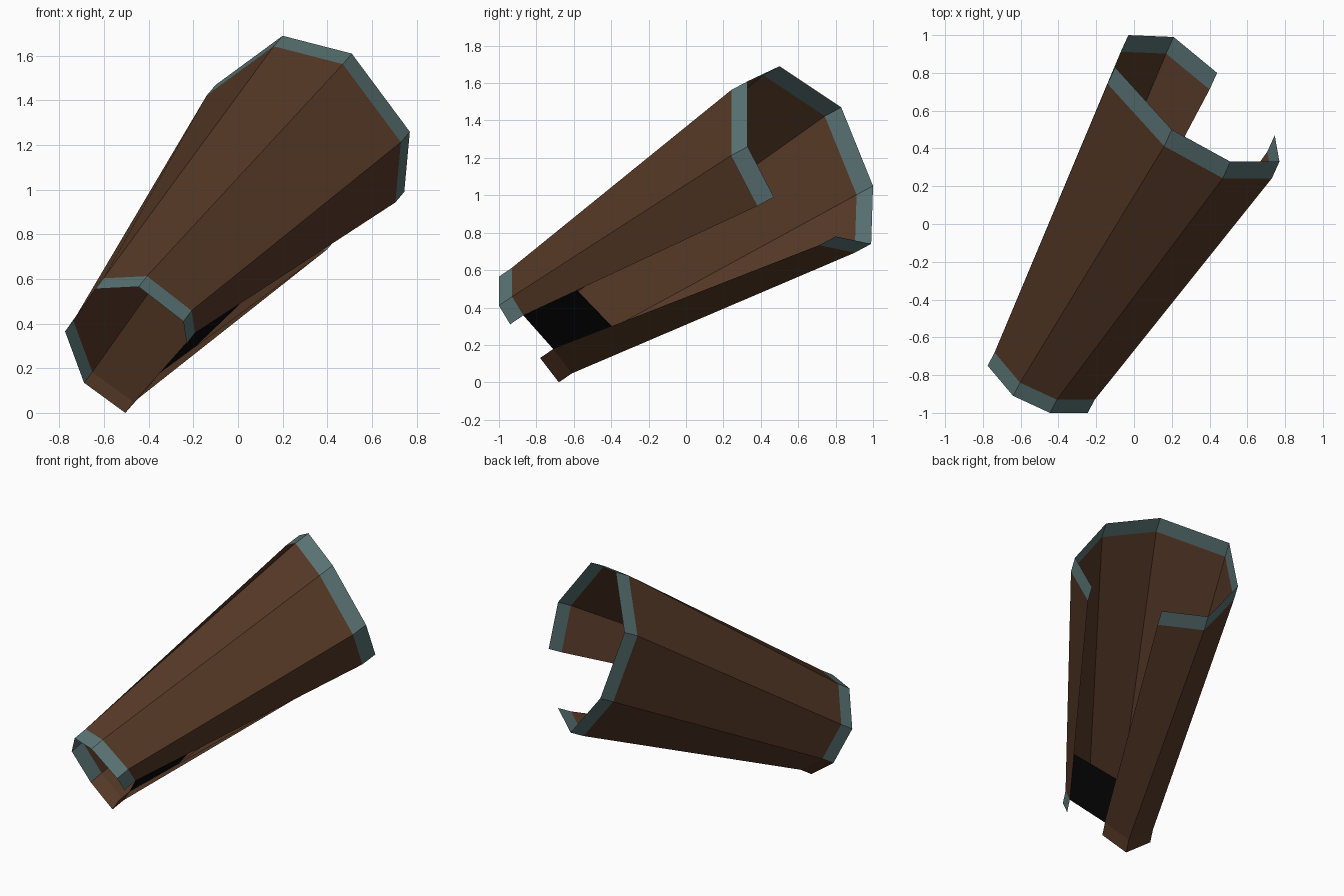
import bpy
from mathutils import Vector

if "Cube" in bpy.data.objects:
    bpy.data.objects.remove(bpy.data.objects["Cube"])


def material(name, rgb):
    m = bpy.data.materials.new(name)
    m.diffuse_color = (*rgb, 1.0)
    m.use_nodes = True
    m.node_tree.nodes["Principled BSDF"].inputs["Base Color"].default_value = m.diffuse_color
    return m


leather = material("brown leather", (0.093, 0.041, 0.020))
trim = material("grey teal trim", (0.102, 0.171, 0.174))
dark = material("black lacing", (0.003, 0.003, 0.003))

# Rim corners of the open eight-sided sleeve, from one side of the slit to the other
wrist = [Vector(p) for p in (
    (-0.23, -0.94, 0.31), (-0.245, -1.00, 0.41), (-0.445, -1.00, 0.565), (-0.64, -0.91, 0.555),
    (-0.775, -0.75, 0.365), (-0.69, -0.66, 0.135), (-0.505, -0.68, 0.0), (-0.39, -0.78, 0.13))]
elbow = [Vector(p) for p in (
    (0.745, 0.47, 0.99), (0.77, 0.33, 1.26), (0.51, 0.33, 1.61), (0.20, 0.50, 1.69),
    (-0.10, 0.83, 1.47), (-0.03, 1.00, 1.05), (0.21, 0.99, 0.74), (0.44, 0.80, 0.78))]

# The trim bands run straight along the sleeve axis
wrist_in = [p + Vector((0.037, 0.070, 0.048)) for p in wrist]
elbow_in = [p - Vector((0.040, 0.088, 0.047)) for p in elbow]


def make(name, verts, faces, mats, indices):
    me = bpy.data.meshes.new(name)
    me.from_pydata(verts, [], faces)
    for m in mats:
        me.materials.append(m)
    for poly, i in zip(me.polygons, indices):
        poly.material_index = i
    me.update()
    ob = bpy.data.objects.new(name, me)
    bpy.context.collection.objects.link(ob)
    return ob


# Sleeve: wrist band, body and elbow band; the two underside wrist faces stay leather
rings = [wrist, wrist_in, elbow_in, elbow]
faces, colours = [], []
for row in range(3):
    for i in range(7):
        a = row * 8 + i
        faces.append((a, a + 8, a + 9, a + 1))
        is_trim = row == 2 or (row == 0 and i < 5)
        colours.append(1 if is_trim else 0)
make("sleeve", [p for ring in rings for p in ring], faces, [leather, trim], colours)

# Lacing panel bridging the slit near the wrist
panel = [wrist_in[0], wrist_in[0].lerp(elbow_in[0], 0.23),
         wrist_in[7].lerp(elbow_in[7], 0.22), wrist_in[7]]
make("lacing_panel", panel, [(0, 3, 2, 1)], [dark], [0])
